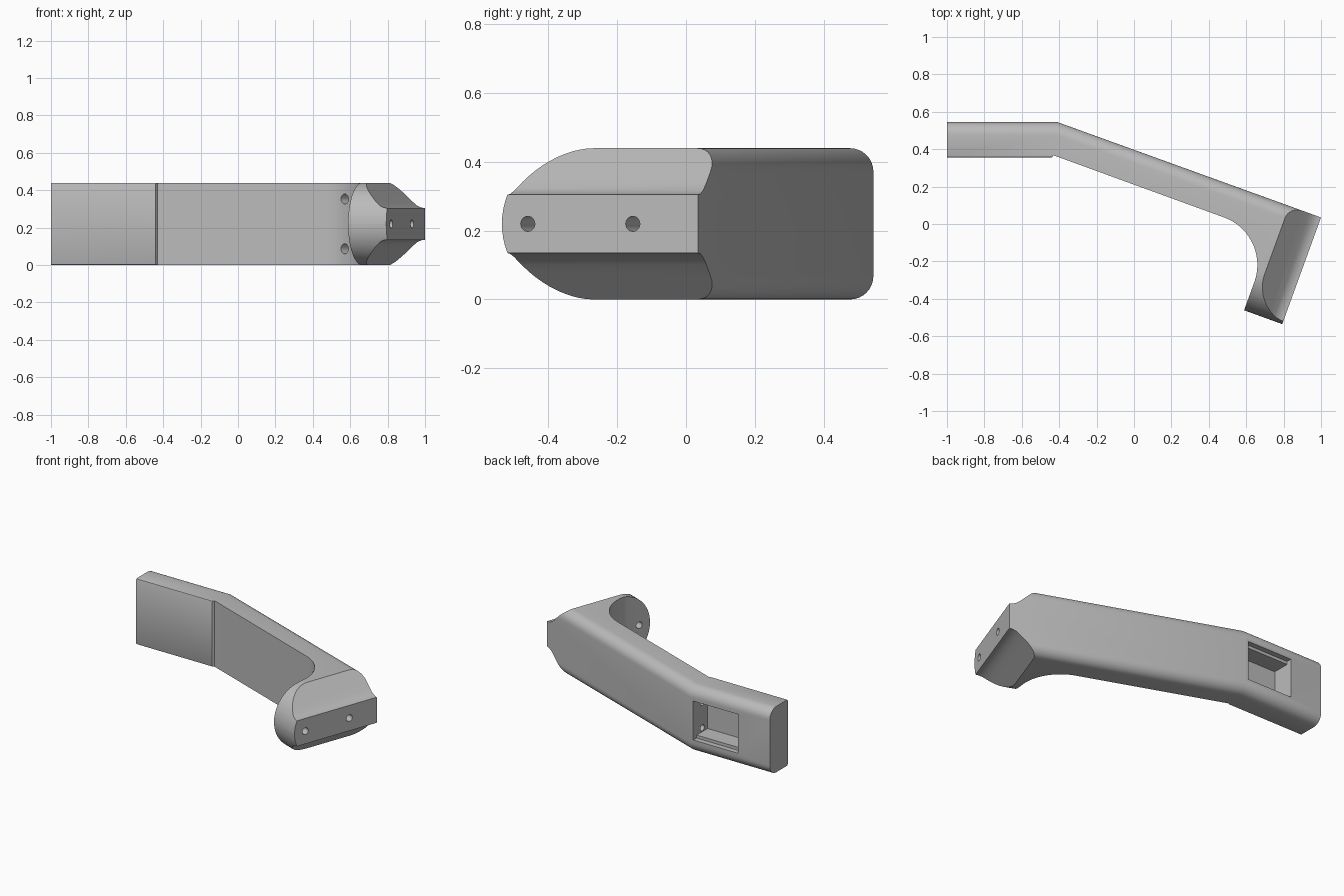
import bpy, bmesh, math
from mathutils import Vector

if "Cube" in bpy.data.objects:
    bpy.data.objects.remove(bpy.data.objects["Cube"])

grey = bpy.data.materials.new("plain_grey")
grey.use_nodes = True
GREY = (0.5, 0.5, 0.5, 1)
grey.diffuse_color = GREY
grey.node_tree.nodes["Principled BSDF"].inputs["Base Color"].default_value = GREY

HEIGHT, MID = 0.44, 0.22
TILT = math.radians(20)
U = Vector((math.cos(TILT), -math.sin(TILT), 0))    # along the sloping arm
V = Vector((-math.sin(TILT), -math.cos(TILT), 0))   # along the foot, to the front
X, Y, Z = (Vector(a) for a in ((1, 0, 0), (0, 1, 0), (0, 0, 1)))
HEEL = Vector((1.0, 0.035, 0))
ORIGIN = Vector((0, 0, 0))


def prism(name, profile, origin, a, b, sweep):
    """Extrude a flat profile, drawn on axes a and b, along the sweep vector."""
    bm = bmesh.new()
    face = bm.faces.new([bm.verts.new(origin + a * p + b * q) for p, q in profile])
    ext = bmesh.ops.extrude_face_region(bm, geom=[face])
    moved = [g for g in ext["geom"] if isinstance(g, bmesh.types.BMVert)]
    bmesh.ops.translate(bm, verts=moved, vec=sweep)
    bmesh.ops.recalc_face_normals(bm, faces=bm.faces)
    mesh = bpy.data.meshes.new(name)
    bm.to_mesh(mesh)
    bm.free()
    obj = bpy.data.objects.new(name, mesh)
    bpy.context.collection.objects.link(obj)
    mesh.materials.append(grey)
    return obj


def circle(r, n=24):
    return [(r * math.cos(k * math.tau / n), r * math.sin(k * math.tau / n)) for k in range(n)]


def hole(name, start, direction, radius, length):
    d = direction.normalized()
    side = d.cross(Z)
    return prism(name, circle(radius), start - d * 0.05, side, Z, d * (length + 0.05))


def box(name, x0, x1, y0, y1, z0, z1):
    rect = [(x0, y0), (x1, y0), (x1, y1), (x0, y1)]
    return prism(name, rect, Z * z0, X, Y, Z * (z1 - z0))


# Plan outline: grip block, sloping arm, foot and the big inner fillet
R, THICK, FOOT = 0.27, 0.217, 0.607
centre = HEEL - U * (THICK + R) + V * (0.177 + R)
outline = [(-1, 0.355), (-1, 0.545), (-0.41, 0.545), HEEL.xy[:],
           (HEEL + V * FOOT).xy[:], (HEEL + V * FOOT - U * THICK).xy[:]]
for k in range(25):
    t = k / 24 * math.pi / 2
    outline.append((centre + U * R * math.cos(t) - V * R * math.sin(t)).xy[:])
outline += [(-0.43, 0.367), (-0.44, 0.355)]
bracket = prism("bracket_arm", outline, ORIGIN, X, Y, Z * HEIGHT)

# Round the long back edges and soften the grip block
bm = bmesh.new()
bm.from_mesh(bracket.data)


def on_back(v):
    return any((v.co.xy - Vector(p)).length < 1e-4 for p in outline[1:4])


def on_grip(v):
    return v.co.x < -0.43 and v.co.y < 0.36


def level(e):
    return abs(e.verts[0].co.z - e.verts[1].co.z) < 1e-4


back = [e for e in bm.edges if level(e) and all(on_back(v) for v in e.verts)]
bmesh.ops.bevel(bm, geom=back, offset=0.068, segments=8, profile=0.5, affect="EDGES")
grip = [e for e in bm.edges if level(e) and all(on_grip(v) for v in e.verts)]
bmesh.ops.bevel(bm, geom=grip, offset=0.008, segments=2, profile=0.5, affect="EDGES")
bm.to_mesh(bracket.data)
bm.free()

cutters = []

# Curved flanks narrowing the foot to its mounting strip
flank = [(-0.18, 0.22), (-0.11, 0.155), (-0.07, 0.118), (-0.045, 0.098),
         (-0.02, 0.087), (0, 0.085), (0.05, 0.085), (0.05, 0.3), (-0.18, 0.3)]
for name, s in (("upper", 1), ("lower", -1)):
    cutters.append(prism(name + "_flank_cutter", [(u, s * h) for u, h in flank],
                         HEEL + Z * MID - V * 0.1, U, Z, V * 0.9))

# Half-round front end of the foot
end = [(FOOT - MID + MID * math.sin(k * math.pi / 32), MID * math.cos(k * math.pi / 32))
       for k in range(33)]
end += [(FOOT - MID, -0.3), (FOOT + 0.1, -0.3), (FOOT + 0.1, 0.3), (FOOT - MID, 0.3)]
cutters.append(prism("round_end_cutter", end, HEEL + Z * MID - U * 0.3, V, Z, U * 0.4))

# Screw holes through the foot
for k, v in enumerate((0.202, 0.527)):
    cutters.append(hole("screw_hole_%d" % k, HEEL + V * v + Z * MID, -U, 0.022, 0.3))

# Stepped pocket in the back of the grip
cutters.append(box("pocket_rim", -0.765, -0.435, 0.51, 0.6, 0.09, 0.35))
cutters.append(box("pocket_well", -0.765, -0.436, 0.395, 0.52, 0.11, 0.33))

# Cable holes in the pocket wall and in the inner fillet
for k, s in enumerate((-1, 1)):
    cutters.append(hole("pocket_hole_%d" % k, Vector((-0.436, 0.45, MID + s * 0.085)), U, 0.02, 0.12))
    cutters.append(hole("fillet_hole_%d" % k, Vector((0.57, -0.02, MID + s * 0.133)),
                        Vector((0.6, 0.6, 0)), 0.027, 0.08))

for c in cutters:
    mod = bracket.modifiers.new(c.name, "BOOLEAN")
    mod.operation = "DIFFERENCE"
    mod.solver = "EXACT"
    mod.object = c

# Apply the cuts, drop the cutters, smooth the curved faces
bpy.context.view_layer.update()
graph = bpy.context.evaluated_depsgraph_get()
mesh = bpy.data.meshes.new_from_object(bracket.evaluated_get(graph))
bracket.modifiers.clear()
bracket.data = mesh
for c in cutters:
    bpy.data.objects.remove(c)
bpy.ops.object.select_all(action="DESELECT")
bracket.select_set(True)
bpy.context.view_layer.objects.active = bracket
bpy.ops.object.shade_smooth_by_angle(angle=math.radians(25))
